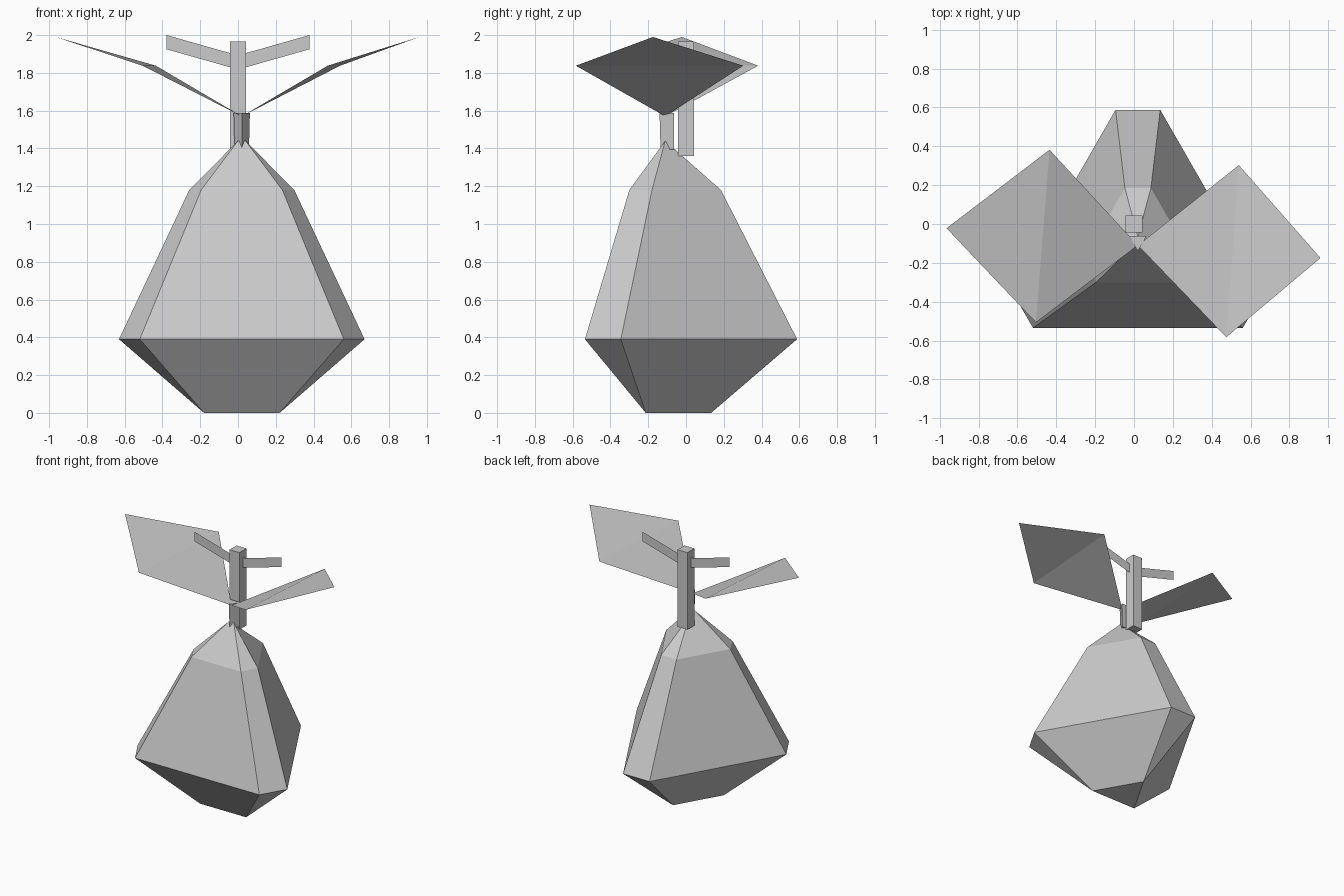
import bpy, bmesh

if "Cube" in bpy.data.objects:
    bpy.data.objects.remove(bpy.data.objects["Cube"])

grey = bpy.data.materials.new("light grey")
grey.diffuse_color = (0.6, 0.6, 0.6, 1)
grey.use_nodes = True
grey.node_tree.nodes["Principled BSDF"].inputs["Base Color"].default_value = grey.diffuse_color


def make(name, bm):
    bmesh.ops.remove_doubles(bm, verts=bm.verts, dist=0.0005)
    me = bpy.data.meshes.new(name)
    bm.to_mesh(me)
    bm.free()
    me.materials.append(grey)
    ob = bpy.data.objects.new(name, me)
    bpy.context.collection.objects.link(ob)
    return ob


def loft(name, rings):
    """Skin between rings of equal point count and cap both ends."""
    bm = bmesh.new()
    loops = [[bm.verts.new(p) for p in r] for r in rings]
    n = len(loops[0])
    for a, b in zip(loops, loops[1:]):
        for i in range(n):
            j = (i + 1) % n
            bm.faces.new((a[i], a[j], b[j], b[i]))
    bm.faces.new(loops[0][::-1])
    bm.faces.new(loops[-1])
    ob = make(name, bm)
    bm = bmesh.new()
    bm.from_mesh(ob.data)
    bmesh.ops.dissolve_degenerate(bm, edges=bm.edges, dist=0.0005)
    bmesh.ops.recalc_face_normals(bm, faces=bm.faces)
    bm.to_mesh(ob.data)
    bm.free()


def sheet(name, points, faces):
    bm = bmesh.new()
    v = [bm.verts.new(p) for p in points]
    for f in faces:
        bm.faces.new([v[i] for i in f])
    make(name, bm)


CX = 0.02  # axis of the fruit


def tri_ring(front_w, front_y, side_w, side_y, back_w, back_y, z, back_z=None):
    """Triangle with cut corners, as six points."""
    zb = z if back_z is None else back_z
    return [(CX - front_w, front_y, z), (CX + front_w, front_y, z),
            (CX + side_w, side_y, z), (CX + back_w, back_y, zb),
            (CX - back_w, back_y, zb), (CX - side_w, side_y, z)]


# Fruit body
loft("fruit_body", [
    tri_ring(0.20, -0.213, 0.20, -0.213, 0, 0.133, 0),
    tri_ring(0.54, -0.535, 0.65, -0.345, 0.115, 0.588, 0.39),
    tri_ring(0.215, -0.30, 0.278, -0.18, 0.067, 0.185, 1.18),
    tri_ring(0.02, -0.11, 0.02, -0.11, 0, -0.065, 1.44, 1.40),
])

# Short three-sided stem
loft("short_stem", [
    [(CX, -0.14 + t, z), (CX + 0.043 - t, -0.063, z), (CX - 0.043 + t, -0.063, z)]
    for z, t in ((1.395, 0.005), (1.588, 0))])

# Square post
h = 0.043
loft("post", [[(-h, -h, z), (h, -h, z), (h, h, z), (-h, h, z)]
              for z in (1.36, 1.965)])

# Flat raised arms on the post
for side, s in (("left", -1), ("right", 1)):
    sheet(side + "_arm", [(s * h, 0, 1.83), (s * 0.378, 0, 1.925),
                          (s * 0.378, 0, 2.0), (s * h, 0, 1.905)],
          [(0, 1, 2, 3)[::s]])

# Leaves, each creased once across the middle
for side, back, front, tip, s in (
        ("right", (0.54, 0.303), (0.475, -0.583), (0.96, -0.175), 1),
        ("left", (-0.435, 0.382), (-0.505, -0.507), (-0.965, -0.022), -1)):
    sheet(side + "_leaf", [(CX, -0.11, 1.57), (*front, 1.838),
                           (*tip, 1.99), (*back, 1.838)],
          [(0, 1, 3)[::s], (1, 2, 3)[::s]])
